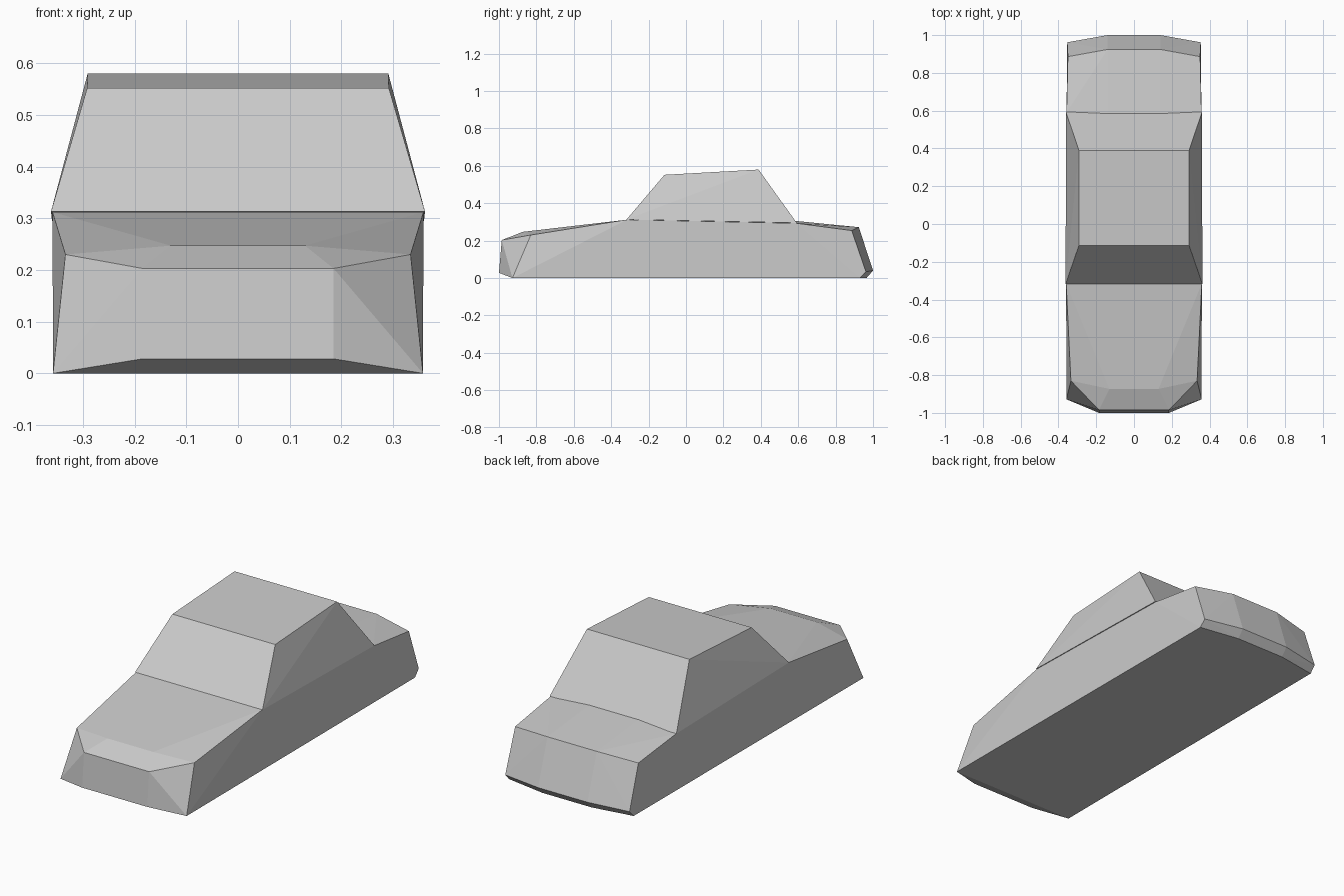
import bpy
import bmesh

if "Cube" in bpy.data.objects:
    bpy.data.objects.remove(bpy.data.objects["Cube"], do_unlink=True)

# Single flat paint colour
paint = bpy.data.materials.new("light_grey")
paint.use_nodes = True
grey = (0.6, 0.6, 0.6, 1)
paint.diffuse_color = grey
paint.node_tree.nodes["Principled BSDF"].inputs["Base Color"].default_value = grey


def faceted_shell(name, half_points):
    """Convex flat-sided solid from corner points on one side, mirrored in x."""
    bm = bmesh.new()
    for x, y, z in half_points:
        for side in (-1, 1):
            bm.verts.new((side * x, y, z))
    bmesh.ops.convex_hull(bm, input=bm.verts[:])
    bmesh.ops.dissolve_limit(bm, angle_limit=0.02, verts=bm.verts[:], edges=bm.edges[:])
    bmesh.ops.recalc_face_normals(bm, faces=bm.faces[:])
    mesh = bpy.data.meshes.new(name)
    bm.to_mesh(mesh)
    bm.free()
    mesh.materials.append(paint)
    obj = bpy.data.objects.new(name, mesh)
    bpy.context.collection.objects.link(obj)
    return obj


# Lower body: nose, bonnet, waistline, boot and tail
nose = [(0.185, -1.0, 0.028), (0.185, -0.985, 0.203),
        (0.358, -0.928, 0), (0.334, -0.83, 0.23)]
bonnet = [(0.13, -0.873, 0.247), (0.13, -0.315, 0.312), (0.359, -0.315, 0.312)]
boot = [(0.357, 0.59, 0.293), (0.14, 0.59, 0.305),
        (0.35, 0.886, 0.254), (0.14, 0.924, 0.272)]
tail = [(0.353, 0.962, 0.034), (0.14, 1.0, 0.04),
        (0.354, 0.93, 0), (0.14, 0.965, 0)]
faceted_shell("car_body", nose + bonnet + boot + tail)

# Cabin: sloped screens and inward leaning sides
faceted_shell("cabin", [(0.362, -0.318, 0.313), (0.36, 0.592, 0.295),
                        (0.292, -0.115, 0.552), (0.291, 0.388, 0.58)])
